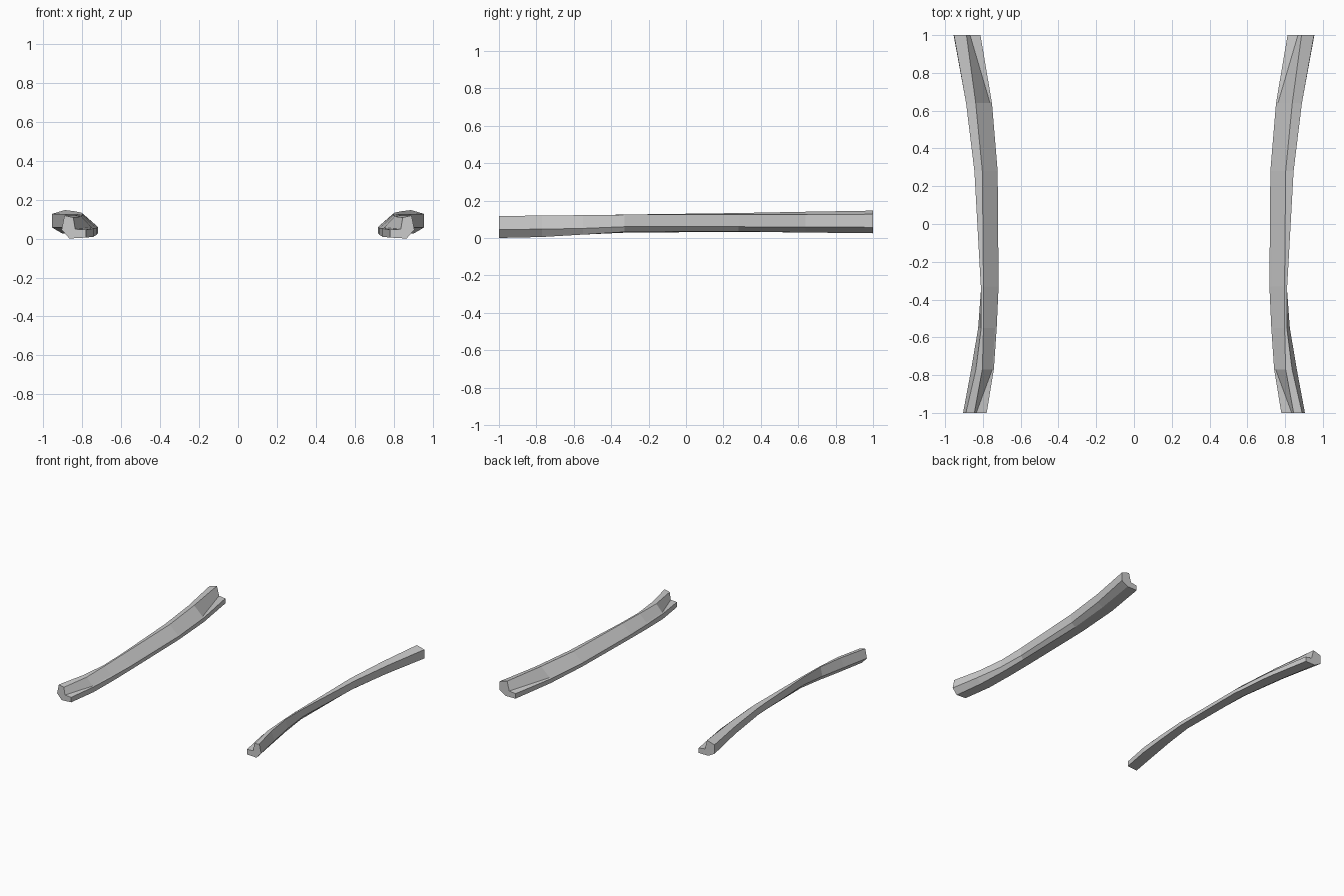
import bpy, bmesh

# Cross-sections of the right-hand sill from front to back, as (x, z) in the order:
# inner bottom, inner top, ledge crease, ridge inner, ridge outer, outer low, bottom outer
SECTIONS = [
    (-1.00, [(.78, .01), (.78, .05), (.835, .053), (.845, .113), (.89, .123), (.905, .05), (.865, .005)]),
    (-0.77, [(.742, .014), (.742, .056), (.750, .061), (.803, .118), (.837, .124), (.862, .052), (.83, .010)]),
    (-0.55, [(.727, .023), (.727, .059), (.736, .067), (.797, .125), (.809, .127), (.825, .056), (.805, .023)]),
    (-0.33, [(.717, .033), (.717, .063), (.727, .072), (.797, .130), (.811, .129), (.809, .065), (.79, .037)]),
    (0.28, [(.722, .038), (.722, .066), (.732, .075), (.803, .138), (.845, .130), (.835, .065), (.80, .040)]),
    (0.64, [(.752, .034), (.752, .068), (.762, .076), (.838, .145), (.889, .129), (.884, .063), (.84, .034)]),
    (1.00, [(.813, .03), (.813, .07), (.868, .077), (.887, .151), (.953, .132), (.955, .062), (.90, .030)]),
]


def loft(name, sections):
    """Skin closed cross-sections along y and cap both ends."""
    bm = bmesh.new()
    rings = [[bm.verts.new((x, y, z)) for x, z in pts] for y, pts in sections]
    n = len(rings[0])
    for a, b in zip(rings, rings[1:]):
        for i in range(n):
            j = (i + 1) % n
            bm.faces.new((a[i], a[j], b[j], b[i]))
    bm.faces.new(rings[0])
    bm.faces.new(rings[-1][::-1])
    bmesh.ops.recalc_face_normals(bm, faces=bm.faces)
    bm.normal_update()
    mesh = bpy.data.meshes.new(name)
    bm.to_mesh(mesh)
    bm.free()
    obj = bpy.data.objects.new(name, mesh)
    bpy.context.collection.objects.link(obj)
    return obj


# Pair of side sills, mirrored across x = 0
sills = loft("side_sills", SECTIONS)
mirror = sills.modifiers.new("mirror", 'MIRROR')
mirror.use_axis[0] = True
mirror.use_mirror_merge = False
for v in sills.data.vertices:
    v.co.z -= 0.005
